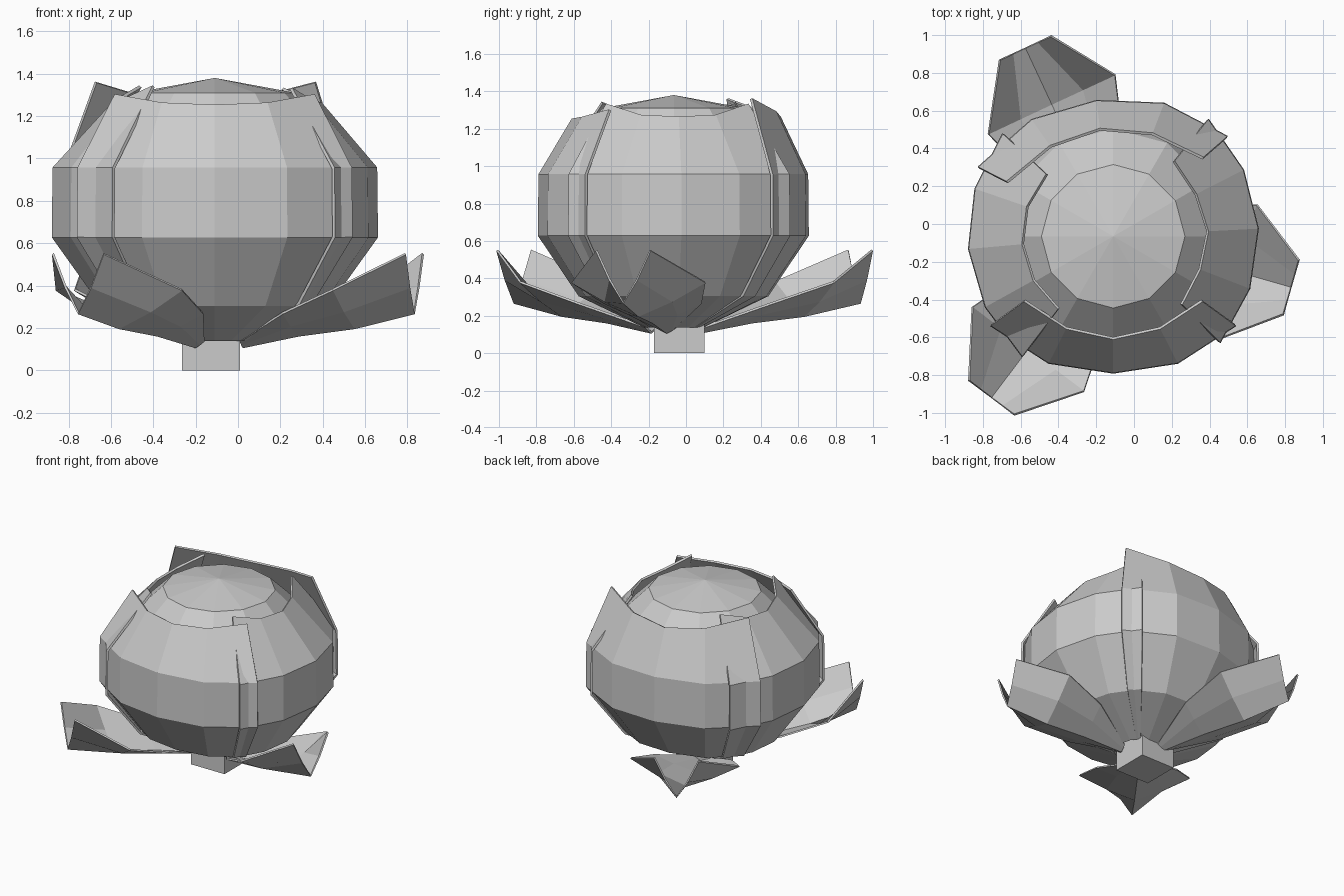
import bpy, bmesh
from math import sin, cos, radians, pi

if "Cube" in bpy.data.objects:
    bpy.data.objects.remove(bpy.data.objects["Cube"])

CX, CY = -0.11, -0.065      # axis of the head


def make_object(name, rows, thickness=0.0, closed=False):
    """Skin a grid of points (rows of equal length) into a flat-shaded mesh."""
    bm = bmesh.new()
    grid = [[bm.verts.new(p) for p in row] for row in rows]
    n = len(rows[0])
    for a, b in zip(grid, grid[1:]):
        for i in range(n if closed else n - 1):
            j = (i + 1) % n
            bm.faces.new((a[i], a[j], b[j], b[i]))
    if closed:
        bmesh.ops.remove_doubles(bm, verts=bm.verts, dist=1e-5)
        bmesh.ops.recalc_face_normals(bm, faces=bm.faces)
    mesh = bpy.data.meshes.new(name)
    bm.to_mesh(mesh)
    bm.free()
    obj = bpy.data.objects.new(name, mesh)
    bpy.context.collection.objects.link(obj)
    if thickness:
        mod = obj.modifiers.new("thickness", 'SOLIDIFY')
        mod.thickness = thickness
        mod.offset = 0
    return obj


def polar(angle, r, z, side=0.0):
    a = radians(angle)
    return (CX + r * cos(a) - side * sin(a), CY + r * sin(a) + side * cos(a), z)


# Inner heart: twelve-sided lathe
core = [(0, 0.14), (0.33, 0.25), (0.57, 0.47), (0.68, 0.78), (0.57, 1.12), (0.38, 1.31), (0, 1.38)]
make_object("heart", [[polar(30 * i, r, z) for i in range(12)] for r, z in core], closed=True)


def wrap_leaf(name, centre, half, body, top_r, top_z):
    """Cupped leaf hugging the heart; lists run middle, quarter, end."""
    rows = []
    for scale, z in ((0.22, 0.145), (0.70, 0.31), (1.0, 0.63), (0.995, 0.955), (None, None)):
        row = []
        for c in (-2, -1, 0, 1, 2):
            k = abs(c)
            ang = centre + half * c / 2
            if scale is None:
                row.append(polar(ang, top_r[k], top_z[k]))
            else:
                row.append(polar(ang, body[k] * scale, z))
        rows.append(row)
    make_object(name, rows, 0.015)


# Four overlapping wrapped leaves
outer, inner = (0.72, 0.75, 0.80), (0.765, 0.77, 0.795)
wrap_leaf("wrapped_leaf_right", 3, 48, inner, (0.50, 0.49, 0.51), (1.26, 1.27, 1.33))
wrap_leaf("wrapped_leaf_left", 185, 48, inner, (0.48, 0.48, 0.48), (1.26, 1.28, 1.34))
wrap_leaf("wrapped_leaf_front", 270, 54, outer, (0.54, 0.545, 0.58), (1.25, 1.26, 1.30))
wrap_leaf("wrapped_leaf_back", 97, 56, outer, (0.57, 0.58, 0.63), (1.26, 1.29, 1.36))


def open_leaf(name, angle, reach):
    """Spread V-section leaf: (radius, half width, middle z, edge z) per row."""
    rows = []
    for r, w, zm, ze in ((0.14, 0.05, 0.11, 0.14), (0.42, 0.27, 0.165, 0.27),
                         (0.70, 0.37, 0.20, 0.38), (1.0, 0.15, 0.27, 0.55)):
        rows.append([polar(angle, r * reach, zm + (ze - zm) * abs(t) ** 1.2, w * t)
                     for t in (-1, -0.5, 0, 0.5, 1)])
    make_object(name, rows, 0.012)


# Three spread leaves below the head
open_leaf("open_leaf_right", -16, 0.98)
open_leaf("open_leaf_back", 115, 1.10)
open_leaf("open_leaf_front", 233, 1.07)

# Square stem
bpy.ops.mesh.primitive_cube_add(size=1, location=(-0.128, -0.037, 0.09))
stem = bpy.context.object
stem.name = "stem"
stem.scale = (0.275, 0.27, 0.18)
